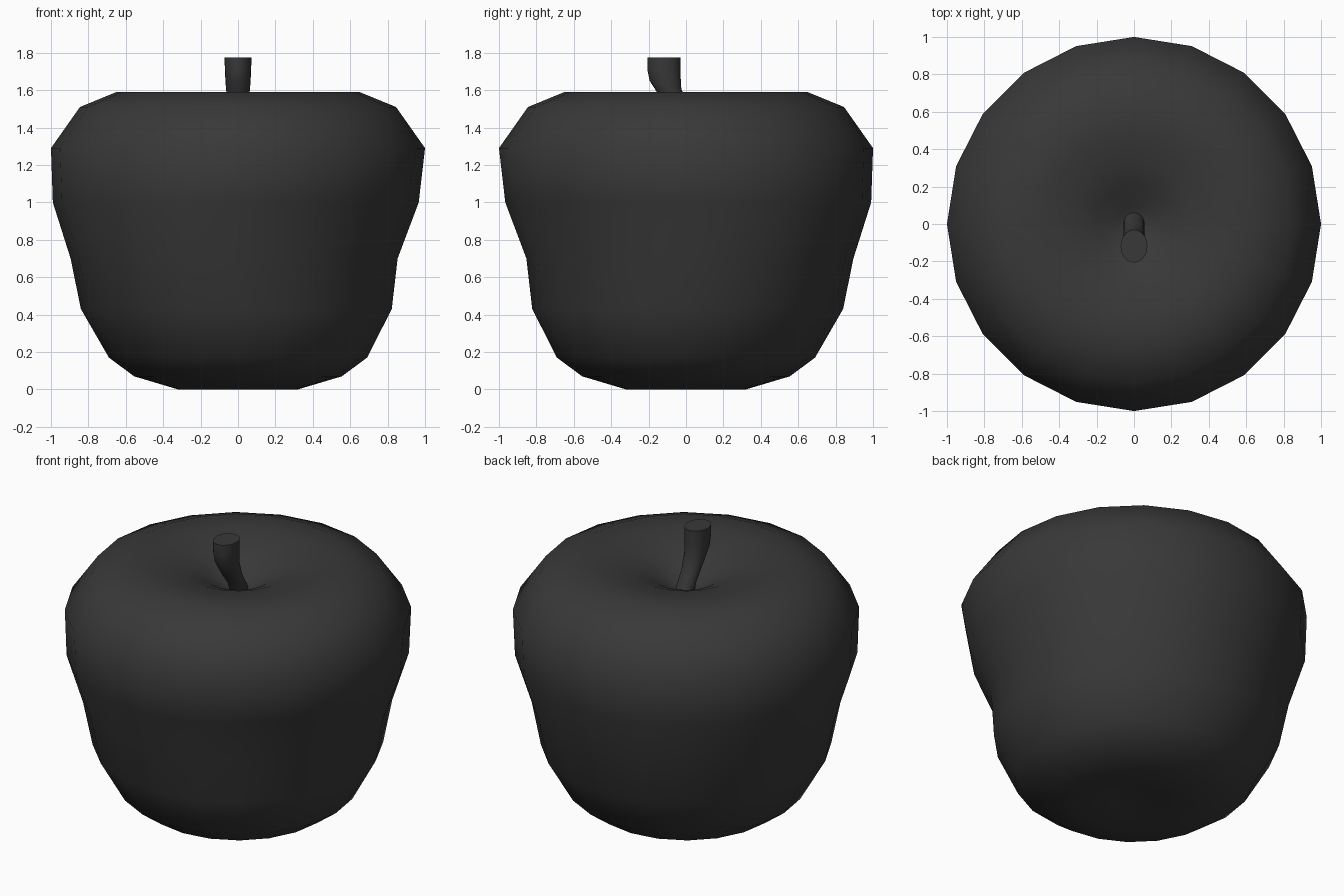
import bpy, bmesh, math

if "Cube" in bpy.data.objects:
    bpy.data.objects.remove(bpy.data.objects["Cube"])

dark = bpy.data.materials.new("dark_skin")
dark.diffuse_color = (0.04, 0.04, 0.04, 1)
dark.use_nodes = True
dark.node_tree.nodes["Principled BSDF"].inputs["Base Color"].default_value = dark.diffuse_color


def skin(name, rings, bottom, top):
    """Join rings of points with quads and close both ends onto a pole or cap."""
    bm = bmesh.new()
    loops = [[bm.verts.new(p) for p in ring] for ring in rings]
    n = len(loops[0])
    for a, b in zip(loops, loops[1:]):
        for i in range(n):
            j = (i + 1) % n
            bm.faces.new((a[i], a[j], b[j], b[i]))
    for loop, pole in ((loops[0], bottom), (loops[-1], top)):
        if pole is None:
            bm.faces.new(loop)
        else:
            v = bm.verts.new(pole)
            for i in range(n):
                bm.faces.new((loop[i], loop[(i + 1) % n], v))
    bmesh.ops.recalc_face_normals(bm, faces=bm.faces)
    mesh = bpy.data.meshes.new(name)
    bm.to_mesh(mesh)
    bm.free()
    obj = bpy.data.objects.new(name, mesh)
    bpy.context.collection.objects.link(obj)
    mesh.materials.append(dark)
    bpy.ops.object.select_all(action='DESELECT')
    obj.select_set(True)
    bpy.context.view_layer.objects.active = obj
    bpy.ops.object.shade_smooth_by_angle(angle=math.radians(60))
    return obj


# Fruit body: radius, height, depth of the shallow dent on the front right side
profile = [
    (0.14, 0.04, 0), (0.32, 0, 0), (0.555, 0.07, 0), (0.69, 0.17, 0),
    (0.84, 0.43, 0.03), (0.895, 0.70, 0.07), (0.99, 1.0, 0.04),
    (1.0, 1.29, 0), (0.845, 1.51, 0), (0.65, 1.59, 0), (0.49, 1.585, 0),
    (0.32, 1.55, 0), (0.2, 1.50, 0), (0.09, 1.43, 0),
]
body_rings = []
for r, z, dent in profile:
    ring = []
    for i in range(20):
        a = math.tau * i / 20
        rr = r - dent * max(0, math.cos(a + math.pi / 4)) ** 1.5
        ring.append((rr * math.cos(a), rr * math.sin(a), z))
    body_rings.append(ring)
skin("fruit_body", body_rings, (0, 0, 0.05), (0, 0, 1.40))

# Bent stem: centre y, centre z, half width in x, half depth in y, tilt
stem = [(0.02, 1.38, 0.055, 0.055, 0), (-0.005, 1.45, 0.055, 0.06, 0.2),
        (-0.06, 1.53, 0.057, 0.068, 0.25), (-0.11, 1.63, 0.066, 0.085, 0.25),
        (-0.118, 1.70, 0.07, 0.088, 0.1), (-0.118, 1.775, 0.072, 0.088, 0)]
stem_rings = [[(rx * math.cos(a), y + ry * math.sin(a), z - 0 + t * ry * math.sin(a) * -1)
               for a in (math.tau * i / 20 for i in range(20))]
              for y, z, rx, ry, t in stem]
stem_rings = [[(x, y, z) for x, y, z in ring] for ring in stem_rings]
skin("stem", stem_rings, None, None)
